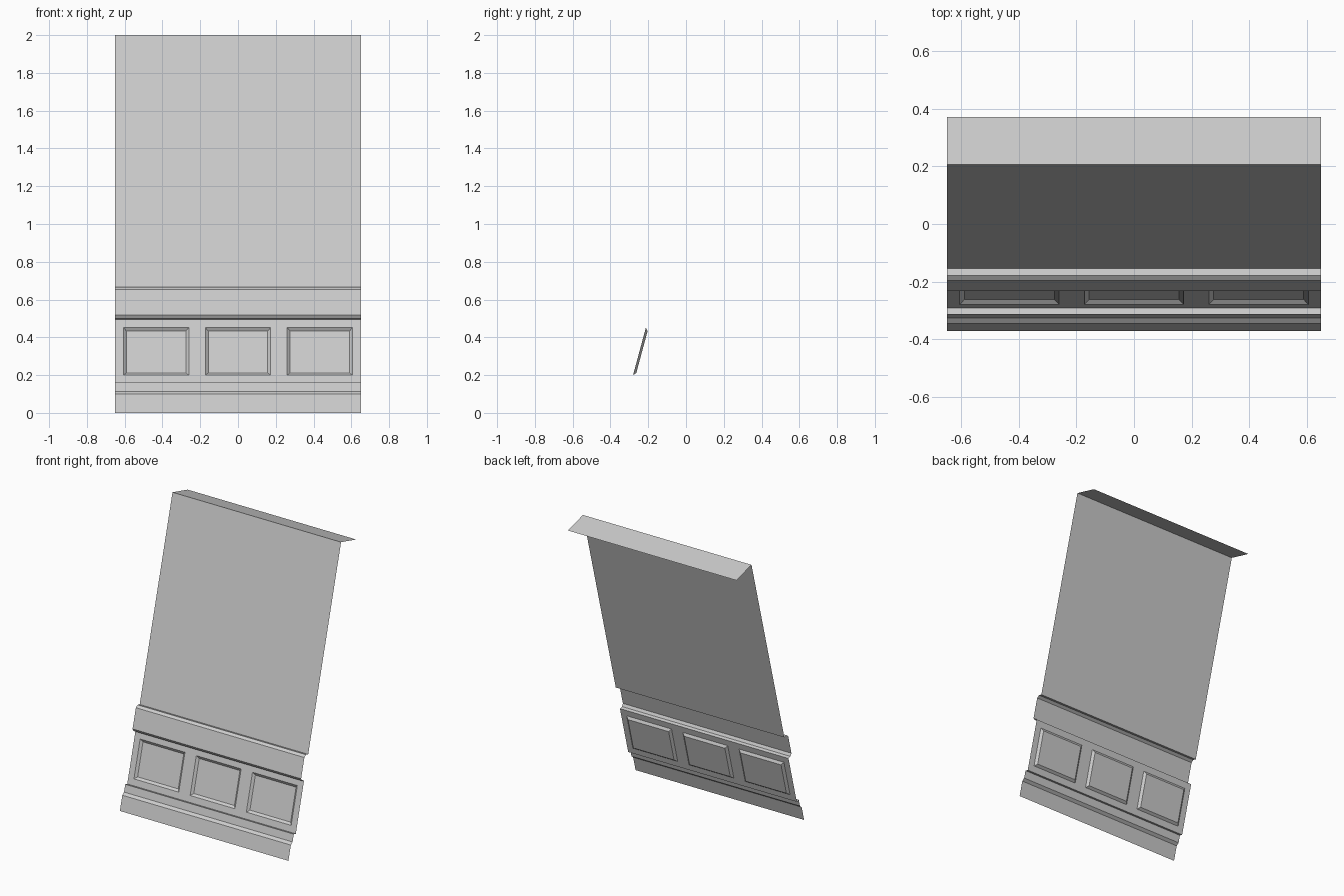
import bpy
import bmesh
from mathutils import Matrix

if "Cube" in bpy.data.objects:
    bpy.data.objects.remove(bpy.data.objects["Cube"])

TILT = 0.2635          # the whole wall leans back about 15 degrees
HALF = 0.65            # half width
PLACE = Matrix.Translation((0, -0.373, 0)) @ Matrix.Rotation(-TILT, 4, 'X')
FIELD = 0.0375         # depth of the panelled field behind the front plane
WALL = 0.039           # depth of the upper wall


def finish(name, bm):
    bm.transform(PLACE)
    bm.normal_update()
    mesh = bpy.data.meshes.new(name)
    bm.to_mesh(mesh)
    bm.free()
    obj = bpy.data.objects.new(name, mesh)
    bpy.context.collection.objects.link(obj)
    return obj


def grid(xs, profile):
    """Sheet spanning xs along a profile of (depth, height) points, facing front."""
    bm = bmesh.new()
    rows = [[bm.verts.new((x, d, h)) for x in xs] for d, h in profile]
    for lo, hi in zip(rows, rows[1:]):
        for i in range(len(xs) - 1):
            bm.faces.new((lo[i], lo[i + 1], hi[i + 1], hi[i]))
    bm.normal_update()
    return bm


def strip(name, profile):
    return finish(name, grid((-HALF, HALF), profile))


# Stepped baseboard with a bevelled top
strip("baseboard", [(0, 0), (0, 0.103), (0.0145, 0.122),
                    (0.0145, 0.173), (FIELD, 0.173)])

# Chair rail with bevels above and below
strip("chair_rail", [(FIELD, 0.522), (0.0145, 0.522), (0, 0.537),
                     (0, 0.676), (0.0145, 0.693), (WALL, 0.693)])

# Plain upper wall and the ledge running back from its top
strip("upper_wall", [(WALL, 0.693), (WALL, 2.082)])
strip("top_ledge", [(WALL, 2.082), (0.211, 2.082)])

# Panelled field with three recessed, bevelled panels
xs = [-HALF]
for c in (-1, 0, 1):
    xs += [c * 1.3 / 3 - 0.173, c * 1.3 / 3 + 0.173]
xs.append(HALF)
bm = grid(xs, [(FIELD, h) for h in (0.173, 0.217, 0.478, 0.522)])
bm.faces.ensure_lookup_table()
panels = [bm.faces[7 + i] for i in (1, 3, 5)]
bmesh.ops.inset_individual(bm, faces=panels, thickness=0.016, depth=-0.0135,
                           use_even_offset=True)
finish("panel_field", bm)
